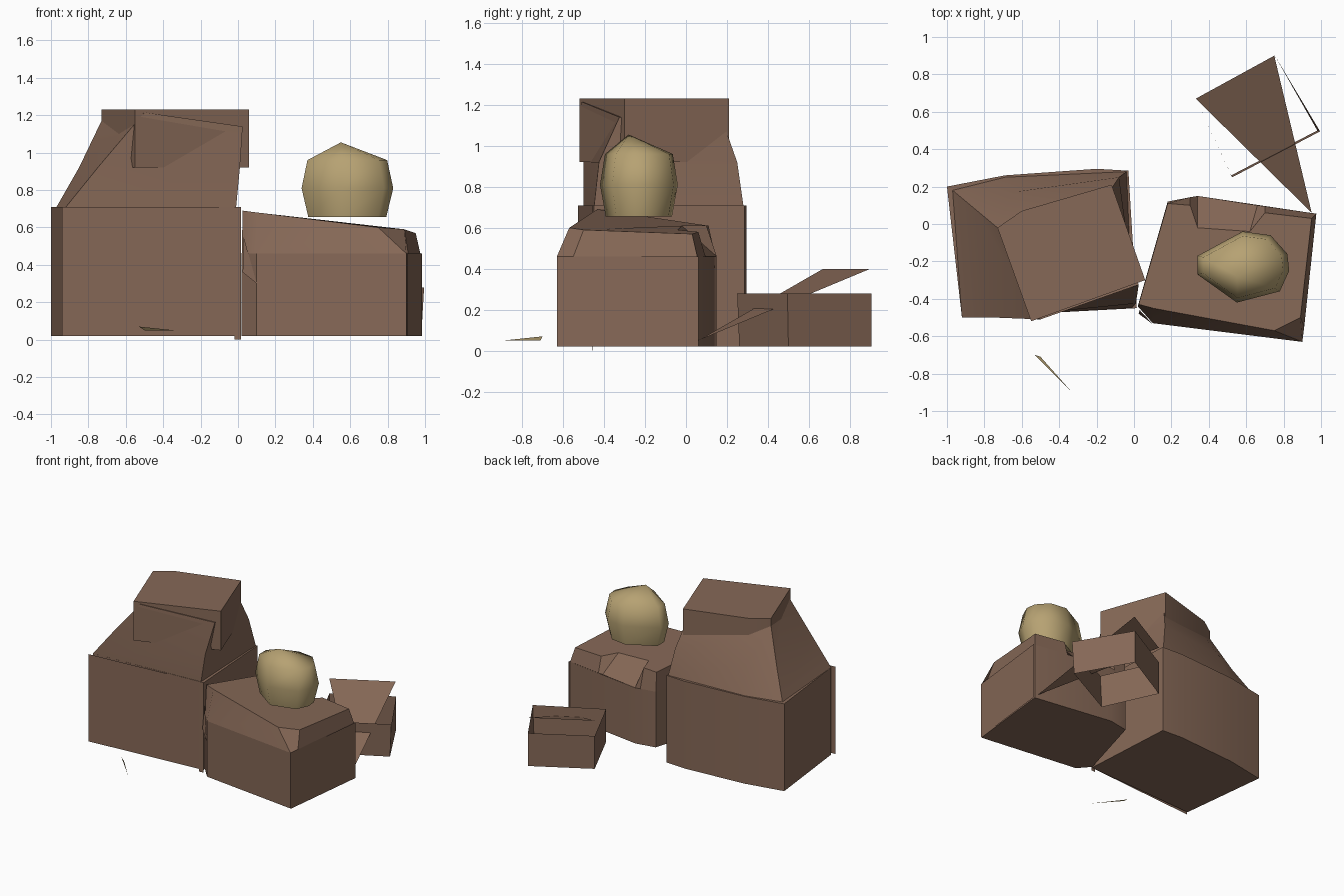
import bpy, bmesh, math
from mathutils import Vector

cube = bpy.data.objects.get("Cube")
if cube:
    bpy.data.objects.remove(cube, do_unlink=True)


def material(name, colour):
    mat = bpy.data.materials.new(name)
    mat.use_nodes = True
    mat.diffuse_color = (*colour, 1)
    mat.node_tree.nodes["Principled BSDF"].inputs["Base Color"].default_value = (*colour, 1)
    return mat


CARDBOARD = material("cardboard brown", (0.24, 0.14, 0.095))
TAN = material("potato tan", (0.47, 0.36, 0.17))


def loft(name, rings, mat=CARDBOARD, bottom=True, top=True, smooth=30):
    """Skin a list of equal-length point rings, with optional end caps."""
    bm = bmesh.new()
    loops = [[bm.verts.new(p) for p in ring] for ring in rings]
    count = len(loops[0])
    for low, high in zip(loops, loops[1:]):
        for i in range(count):
            j = (i + 1) % count
            bm.faces.new((low[i], low[j], high[j], high[i]))
    if bottom:
        bm.faces.new(loops[0][::-1])
    if top:
        bm.faces.new(loops[-1])
    bmesh.ops.remove_doubles(bm, verts=bm.verts, dist=0.0005)
    if bottom and top:
        bmesh.ops.recalc_face_normals(bm, faces=bm.faces)
    return finish(name, bm, mat, smooth)


def finish(name, bm, mat, smooth):
    mesh = bpy.data.meshes.new(name)
    bm.to_mesh(mesh)
    bm.free()
    obj = bpy.data.objects.new(name, mesh)
    bpy.context.collection.objects.link(obj)
    mesh.materials.append(mat)
    bpy.ops.object.select_all(action='DESELECT')
    obj.select_set(True)
    bpy.context.view_layer.objects.active = obj
    bpy.ops.object.shade_smooth_by_angle(angle=math.radians(smooth))
    return obj


def sheet(name, points, mat=CARDBOARD):
    """One flat loose piece."""
    bm = bmesh.new()
    bm.faces.new([bm.verts.new(p) for p in points])
    return finish(name, bm, mat, 30)


def level(outline, z):
    return [(x, y, z) for x, y in outline]


def upright(name, start, end, low, high):
    """A flat panel standing on the line from start to end."""
    sheet(name, [(*start, low), (*end, low), (*end, high), (*start, high)])


# Large box, with a loose panel across its front
large = [(-0.92, -0.5), (0.015, -0.45), (-0.03, 0.285), (-0.2, 0.295), (-0.69, 0.26), (-1.0, 0.2)]
loft("large_box", [level(large, 0.02), level(large, 0.71)])
upright("large_box_front_panel", (-0.94, -0.527), (0.015, -0.452), 0.02, 0.71)
upright("corner_strip", (-0.02, -0.457), (0.015, -0.454), 0, 0.71)

# Tapering flaps folded above the large box
loft("large_box_shoulder", [
    [(-0.92, -0.5, 0.71), (-0.01, -0.448, 0.71), (-0.04, 0.28, 0.71), (-0.69, 0.25, 0.71), (-0.97, 0.18, 0.71)],
    [(-0.75, -0.5, 0.92), (0.01, -0.425, 0.92), (-0.08, 0.25, 0.92), (-0.65, 0.17, 0.92), (-0.85, 0.08, 0.92)],
    [(-0.5, -0.51, 1.215), (0.025, -0.325, 1.14), (-0.12, 0.19, 1.09), (-0.6, 0.07, 1.1), (-0.73, -0.02, 1.17)]],
    smooth=40)

# Turned cover over the shoulder, open underneath
cover = [(-0.55, -0.52), (0.06, -0.3), (-0.12, 0.21), (-0.6, 0.07), (-0.73, -0.02)]
loft("large_box_cover", [level(cover, 0.92), level(cover, 1.23)], bottom=False)

# Small box, and its sloping lid with a notch at the back
small = [(0.02, -0.44), (0.1, -0.53), (0.9, -0.63), (0.975, 0.055), (0.34, 0.15), (0.18, 0.12)]
loft("small_box", [level(small, 0.02), level(small, 0.46)], top=False)
rim = small[:3] + [(0.91, -0.55), small[3], (0.7, 0.095), (0.66, 0.1), small[4], (0.3, 0.143), small[5]]
loft("small_box_lid", [
    level(rim, 0.46),
    [(0.025, -0.43, 0.69), (0.1, -0.45, 0.68), (0.75, -0.57, 0.6), (0.89, -0.5, 0.59), (0.95, 0.03, 0.57),
     (0.7, 0.06, 0.58), (0.62, -0.04, 0.59), (0.34, -0.02, 0.61), (0.3, 0.1, 0.61), (0.18, 0.11, 0.61)]],
    bottom=False)
upright("small_box_side_panel", (0.905, -0.63), (0.985, 0.06), 0.02, 0.46)
sheet("small_box_corner_flap", [(0.025, -0.48, 0.36), (0.1, -0.535, 0.3), (0.03, -0.46, 0.55)])

# Little box, without top or bottom, and its long slanting flap
little = [(0.52, 0.26), (0.98, 0.5), (0.75, 0.905), (0.33, 0.67)]
leaning = [(0.525, 0.25), (0.995, 0.495)] + little[2:]
loft("little_box", [level(little, 0.02), level(leaning, 0.28)], bottom=False, top=False)
sheet("little_box_flap", [(0.95, 0.06, 0.05), (0.75, 0.9, 0.4), (0.33, 0.67, 0.4)])

# Potato: one outline scaled through rings up to a peak
outline = [(0.34, -0.27), (0.55, -0.42), (0.78, -0.36), (0.83, -0.25), (0.82, -0.16),
           (0.73, -0.06), (0.58, -0.04), (0.34, -0.17)]
middle = Vector((0.58, -0.23))


def ring(scale, z):
    return [(*(middle + (Vector(p) - middle) * scale), z) for p in outline]


loft("potato", [ring(0.85, 0.655), ring(1, 0.81), ring(0.87, 0.96), [(0.55, -0.28, 1.055)] * len(outline)],
     TAN, top=False, smooth=65)

# Loose chip on the ground
sheet("chip", [(-0.53, -0.7, 0.07), (-0.5, -0.71, 0.05), (-0.34, -0.89, 0.05)], TAN)
